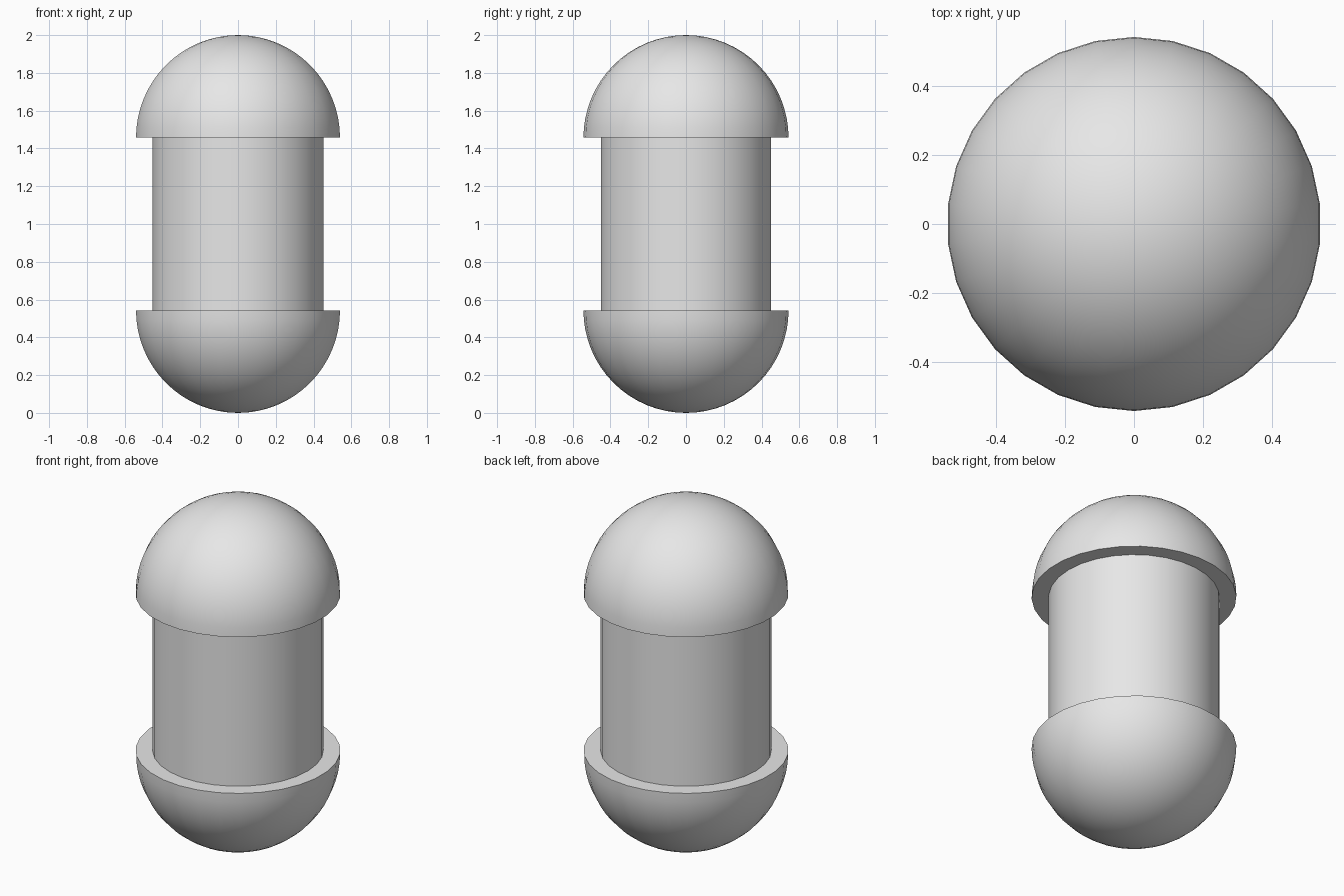
import bpy
import bmesh
import math
from mathutils import Matrix

cube = bpy.data.objects.get("Cube")
if cube:
    bpy.data.objects.remove(cube, do_unlink=True)

SIDES, RINGS = 30, 16
CAP_R, BODY_R, HEIGHT = 0.543, 0.453, 2.0

grey = bpy.data.materials.new("light_grey")
grey.use_nodes = True
colour = (0.8, 0.8, 0.8, 1)
grey.diffuse_color = colour
grey.node_tree.nodes["Principled BSDF"].inputs["Base Color"].default_value = colour


def finish(name, bm):
    bmesh.ops.recalc_face_normals(bm, faces=bm.faces)
    mesh = bpy.data.meshes.new(name)
    bm.to_mesh(mesh)
    bm.free()
    mesh.materials.append(grey)
    obj = bpy.data.objects.new(name, mesh)
    bpy.context.collection.objects.link(obj)
    bpy.ops.object.select_all(action="DESELECT")
    obj.select_set(True)
    bpy.context.view_layer.objects.active = obj
    bpy.ops.object.shade_smooth_by_angle(angle=math.radians(30))


def dome(name, z, direction):
    """Closed hemisphere with a flat rim, bulging up or down."""
    bm = bmesh.new()
    rings = []
    for i in range(RINGS):
        pitch = math.pi / 2 * i / RINGS
        r, h = CAP_R * math.cos(pitch), CAP_R * math.sin(pitch)
        rings.append([bm.verts.new((r * math.cos(a), r * math.sin(a), z + direction * h))
                      for a in (math.tau * (k + 0.5) / SIDES for k in range(SIDES))])
    pole = bm.verts.new((0, 0, z + direction * CAP_R))
    bm.faces.new(rings[0])
    for k in range(SIDES):
        n = (k + 1) % SIDES
        for low, high in zip(rings, rings[1:]):
            bm.faces.new((low[k], low[n], high[n], high[k]))
        bm.faces.new((rings[-1][k], rings[-1][n], pole))
    finish(name, bm)


# Domed ends
dome("bottom_dome", CAP_R, -1)
dome("top_dome", HEIGHT - CAP_R, 1)

# Straight body between the domes
bm = bmesh.new()
bmesh.ops.create_cone(bm, cap_ends=True, segments=SIDES, radius1=BODY_R, radius2=BODY_R,
                      depth=HEIGHT - 2 * CAP_R,
                      matrix=Matrix.Translation((0, 0, HEIGHT / 2))
                      @ Matrix.Rotation(math.pi / SIDES, 4, "Z"))
finish("cylinder_body", bm)
